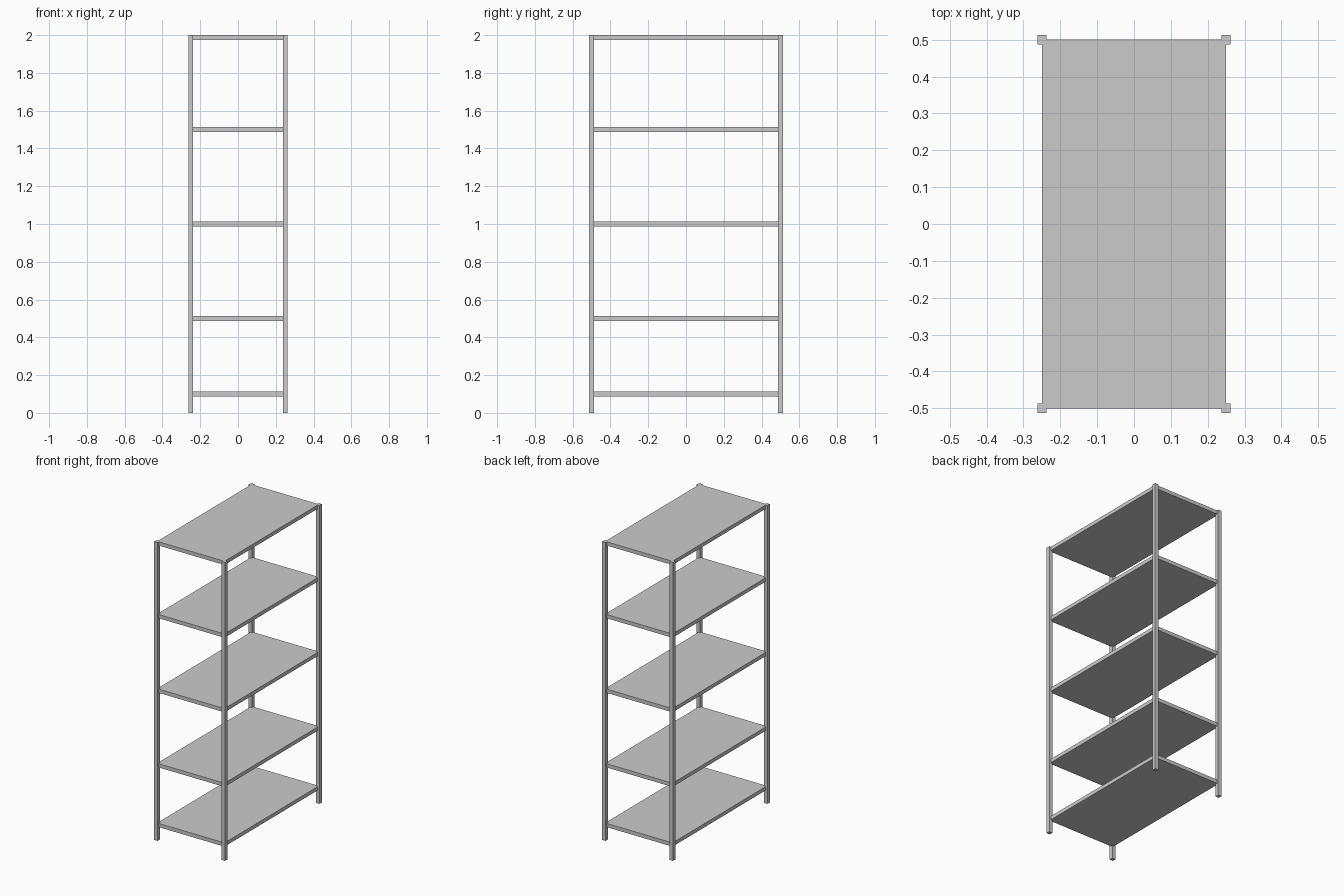
import bpy

if "Cube" in bpy.data.objects:
    bpy.data.objects.remove(bpy.data.objects["Cube"])

T = 0.025            # post width and shelf thickness
W, D, H = 0.5, 1.0, 2.0


def box(name, size, centre):
    bpy.ops.mesh.primitive_cube_add(size=1, location=centre)
    ob = bpy.context.object
    ob.name = name
    ob.scale = size
    bpy.ops.object.transform_apply(location=False, rotation=False, scale=True)
    return ob


# Four corner posts, centred on the shelf corners
for sx, side in ((-1, "left"), (1, "right")):
    for sy, end in ((-1, "front"), (1, "back")):
        box(f"{end}_{side}_post", (T, T, H), (sx * W / 2, sy * D / 2, H / 2))

# Five shelves, the top one flush with the post tops
for i, z in enumerate((0.1, 0.5, 1.0, 1.5, H - T / 2)):
    box(f"shelf_{i + 1}", (W, D, T), (0, 0, z))
